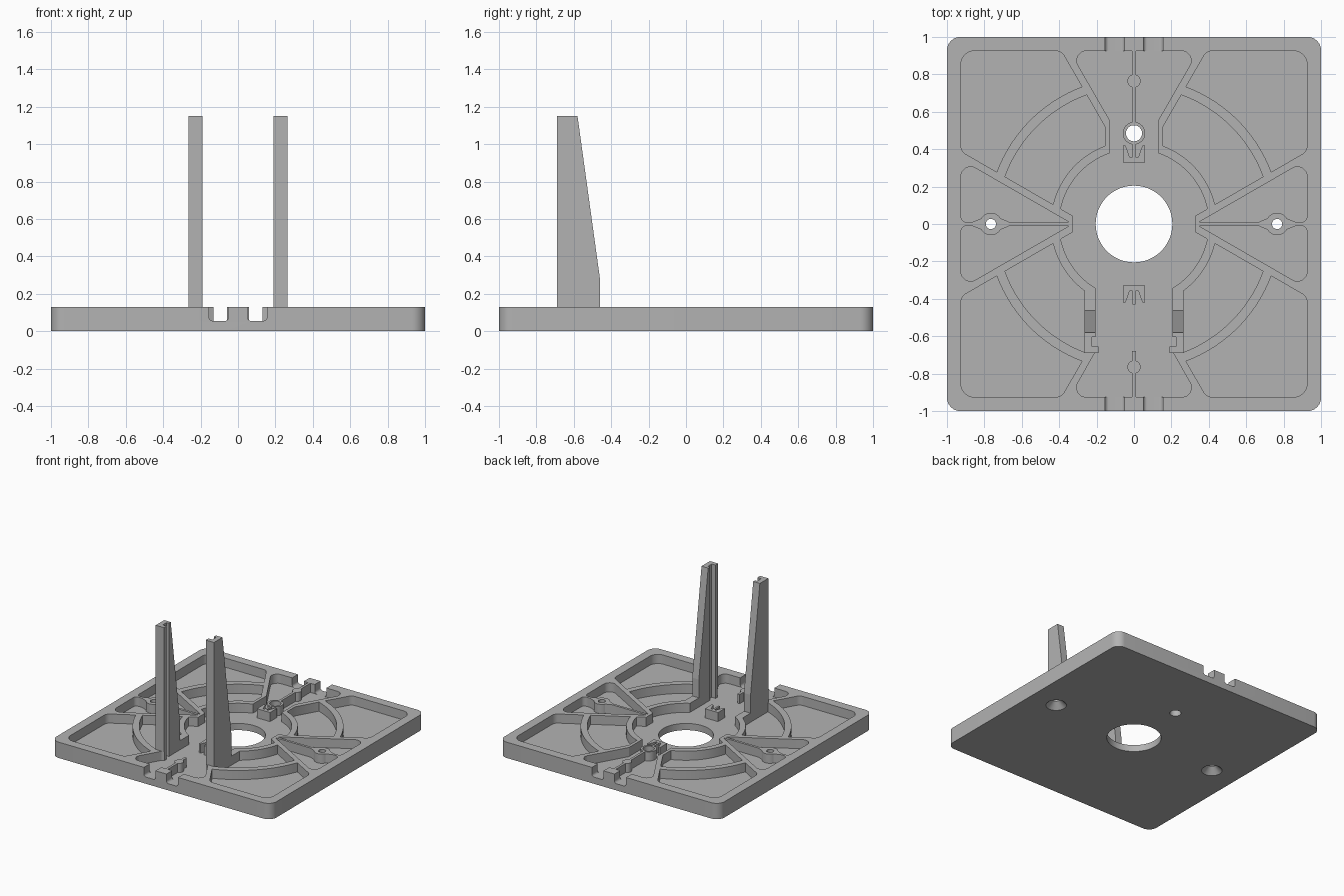
import bpy, bmesh, math
from mathutils import Vector

if "Cube" in bpy.data.objects:
    bpy.data.objects.remove(bpy.data.objects["Cube"], do_unlink=True)

FLOOR, TOP, WALL = 0.055, 0.13, 0.925

grey = bpy.data.materials.new("plain grey")
grey.use_nodes = True
grey.diffuse_color = (0.45, 0.45, 0.45, 1)
grey.node_tree.nodes["Principled BSDF"].inputs["Base Color"].default_value = grey.diffuse_color


def arc(radius, start, end, centre=(0, 0), steps=16):
    """Points on an arc, angles in degrees."""
    angles = [math.radians(start + (end - start) * i / steps) for i in range(steps + 1)]
    return [(centre[0] + radius * math.cos(a), centre[1] + radius * math.sin(a)) for a in angles]


def rounded(points, steps=6):
    """Round each corner given as (x, y, radius)."""
    out = []
    for i, p in enumerate(points):
        if len(p) == 2:
            out.append(p)
            continue
        c = Vector(p[:2])
        u = (Vector(points[i - 1][:2]) - c).normalized()
        v = (Vector(points[(i + 1) % len(points)][:2]) - c).normalized()
        half = u.angle(v) / 2
        mid = c + (u + v).normalized() * p[2] / math.sin(half)
        a = c + u * p[2] / math.tan(half) - mid
        b = c + v * p[2] / math.tan(half) - mid
        for k in range(steps + 1):
            d = a.lerp(b, k / steps).normalized() * p[2]
            out.append(tuple(mid + d))
    return out


def mirror(points, sx, sy):
    return [(x * sx, y * sy) for x, y in points]


def loft(bm, levels):
    """Closed solid through outlines given as (z, points)."""
    rings = [[bm.verts.new((x, y, z)) for x, y in pts] for z, pts in levels]
    n = len(rings[0])
    for low, high in zip(rings, rings[1:]):
        for i in range(n):
            j = (i + 1) % n
            bm.faces.new((low[i], low[j], high[j], high[i]))
    bm.faces.new(rings[0][::-1])
    bm.faces.new(rings[-1])


def make(name, *solids, helper=False):
    bm = bmesh.new()
    for levels in solids:
        loft(bm, levels)
    bmesh.ops.recalc_face_normals(bm, faces=bm.faces)
    mesh = bpy.data.meshes.new(name)
    bm.to_mesh(mesh)
    bm.free()
    mesh.materials.append(grey)
    obj = bpy.data.objects.new(name, mesh)
    bpy.context.collection.objects.link(obj)
    if helper:
        obj.hide_render = True
        obj.hide_viewport = True
        obj.display_type = 'WIRE'
    return obj


def cut(target, cutter):
    mod = target.modifiers.new(cutter.name, 'BOOLEAN')
    mod.operation, mod.solver, mod.object = 'DIFFERENCE', 'EXACT', cutter


def prism(points, z0, z1):
    return [(z0, points), (z1, points)]


def line(x):
    """Inner edge of the slanted ribs."""
    return 0.577 * (x - 0.33)


def rib_angle(r):
    """Angle at which a circle meets the outer edge of a slanted rib."""
    return 30 - math.degrees(math.asin(0.126 / r))


# Base plate
e, r = 1.0, 0.07
base = make("base_plate", prism(rounded([(e, -e, r), (e, e, r), (-e, e, r), (-e, -e, r)]), 0, TOP))

# Central pocket: hub, rear channel, wide front channel and both flared ends
t = rib_angle(0.4)
half = ([(0.01, -0.68)] + arc(0.035, 73, -73, (0, -0.765)) + [(0.01, -WALL)]
        + rounded([(0.01, -WALL), (line(WALL), -WALL, 0.05), (0.21, -0.69)])[1:]
        + [(0.19, -0.68), (0.19, -0.655), (0.225, -0.655), (0.225, -0.605), (0.205, -0.605)]
        + arc(0.4, -59.2, -t) + [(0.33, -0.045), (0.33, 0.045)] + arc(0.4, t, 71)
        + rounded([(0.13, 0.555), (line(WALL), WALL, 0.05), (0.01, WALL)])
        + arc(0.035, 73, -73, (0, 0.765)) + [(0.01, 0.54)])
pockets = [half + mirror(half, -1, 1)[::-1]]

# Side wedge pockets with a screw boss on the middle rib
boss = 0.765
wedge = ([(0.347, 0.01), (boss - 0.1, 0.01)] + arc(0.06, 150, 30, (boss, 0))
         + rounded([(boss + 0.1, 0.01), (WALL, 0.01, 0.03), (WALL, line(WALL), 0.05), (0.347, 0.01)])[:-1])

# Corner pockets outside the large ring
t = rib_angle(0.785)
edge = line(WALL) + 0.045
ring = arc(0.785, 90 - t, t, steps=24)
corner = rounded([ring[-1], (WALL, edge, 0.05), (WALL, WALL, 0.07), (edge, WALL, 0.05), ring[0]])[:-1] + ring[:-1]

# Curved pockets between the two rings
t, s = rib_angle(0.445), rib_angle(0.735)
back = arc(0.445, t, 69.6) + [(0.155, 0.52)] + arc(0.735, 90 - s, s, steps=24)
front = arc(0.445, t, 53.5) + arc(0.735, 68.9, s, steps=24)

for sx in (1, -1):
    for sy in (1, -1):
        pockets += [mirror(p, sx, sy) for p in (wedge, corner, back if sy > 0 else front)]
cut(base, make("pocket_cutter", *[prism(p, FLOOR, 0.2) for p in pockets], helper=True))

# Cable notches in the front and back walls, made upright then tipped over
notch = rounded([(0.05, 0.2), (0.05, FLOOR, 0.02), (0.155, FLOOR, 0.02), (0.155, 0.2)])
notches = make("notch_cutter", *[prism(mirror(notch, sx, 1), z, z + 0.18)
                                 for sx in (1, -1) for z in (-1.09, 0.91)], helper=True)
notches.rotation_euler.x = math.pi / 2
cut(base, notches)


# Through holes and countersinks
def circle(r, x, y, n=40):
    return arc(r, 0, 360, (x, y), n)[:-1]


holes = [prism(circle(0.205, 0, 0, 64), -0.1, 0.3), prism(circle(0.043, 0, 0.485), -0.1, 0.3)]
for x in (boss, -boss):
    holes.append([(-0.01, circle(0.088, x, 0)), (0.05, circle(0.027, x, 0)), (0.3, circle(0.027, x, 0))])
hole_cutter = make("hole_cutter", *holes, helper=True)
cut(base, hole_cutter)

# Rear tube around the small hole
tube = make("rear_tube", prism(circle(0.06, 0, 0.485), FLOOR - 0.005, TOP))
cut(tube, hole_cutter)

# Forked clips before and behind the centre hole
fork = [(0.06, 0.33), (0.06, 0.42), (0.045, 0.42), (0.022, 0.355), (0.008, 0.36), (0.008, 0.43)]
fork += mirror(fork, -1, 1)[::-1]
clips = [make(name, prism(mirror(fork, 1, sy), FLOOR - 0.005, TOP))
         for name, sy in (("rear_clip", 1), ("front_clip", -1))]

# Tall slotted posts, tapering on their rear side
section = [(0.265, -0.69), (0.265, -0.46), (0.205, -0.46), (0.205, -0.605), (0.225, -0.605),
           (0.225, -0.655), (0.19, -0.655), (0.19, -0.69)]
tip = [(x, min(y, -0.58)) for x, y in section]
posts = [make(name, [(TOP - 0.002, mirror(section, sx, 1)), (0.28, mirror(section, sx, 1)),
                     (1.15, mirror(tip, sx, 1))])
         for name, sx in (("left_post", 1), ("right_post", -1))]

# Apply the cuts, then smooth the curved walls
depsgraph = bpy.context.evaluated_depsgraph_get()
for obj in (base, tube):
    mesh = bpy.data.meshes.new_from_object(obj.evaluated_get(depsgraph))
    obj.modifiers.clear()
    obj.data = mesh
for obj in [o for o in bpy.data.objects if o.name.endswith("_cutter")]:
    bpy.data.objects.remove(obj, do_unlink=True)
bpy.ops.object.select_all(action='DESELECT')
for obj in (base, tube):
    obj.select_set(True)
bpy.context.view_layer.objects.active = base
bpy.ops.object.shade_smooth_by_angle(angle=math.radians(30))
